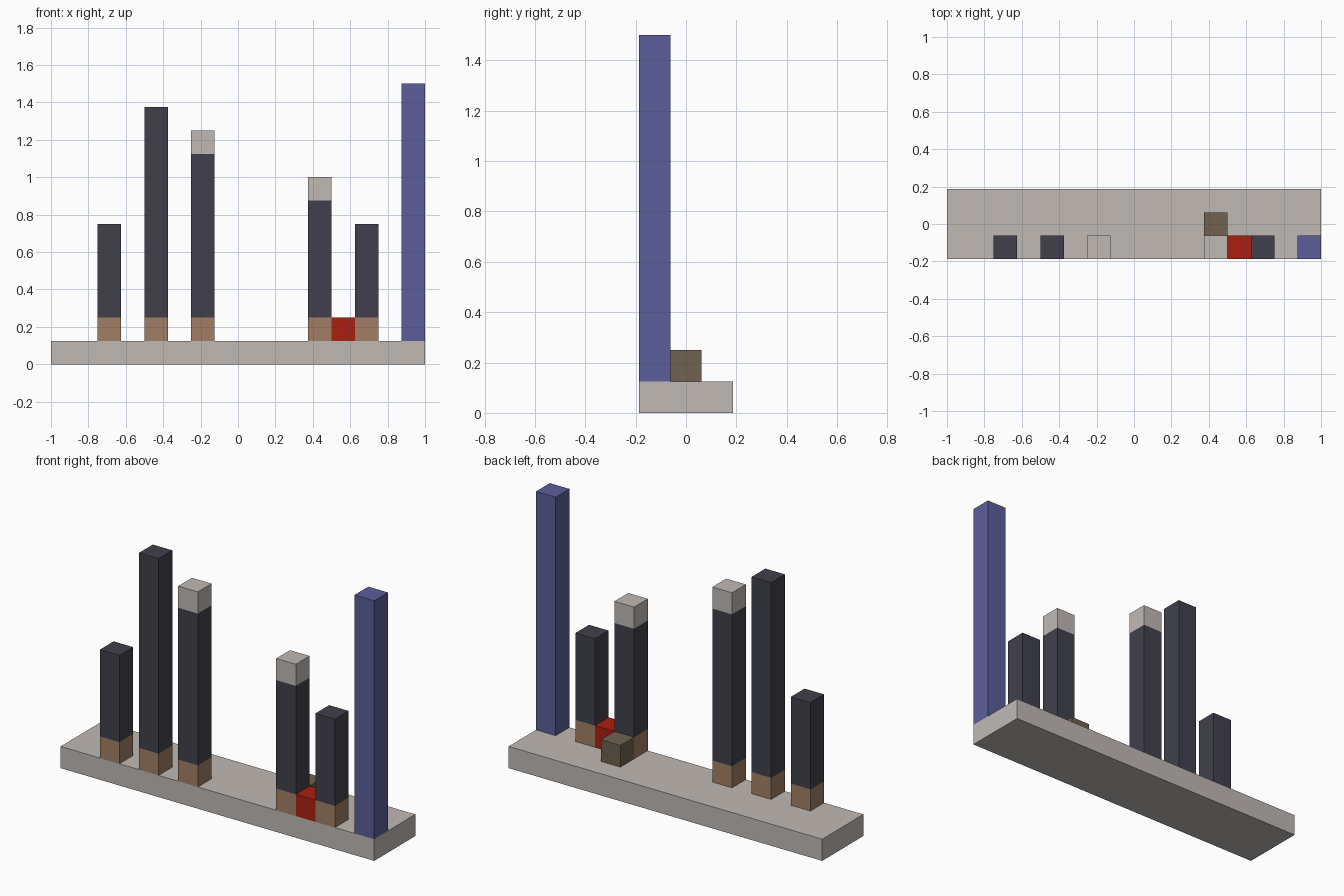
import bpy

cube = bpy.data.objects.get("Cube")
if cube:
    bpy.data.objects.remove(cube, do_unlink=True)

U = 0.125  # edge length of one block


def linear(c):
    c /= 255
    return c / 12.92 if c <= 0.04045 else ((c + 0.055) / 1.055) ** 2.4


def material(name, *rgb):
    mat = bpy.data.materials.new(name)
    colour = (*[linear(c) for c in rgb], 1)
    mat.diffuse_color = colour
    mat.use_nodes = True
    shader = next(n for n in mat.node_tree.nodes if n.type == "BSDF_PRINCIPLED")
    shader.inputs["Base Color"].default_value = colour
    return mat


stone = material("pale stone", 192, 186, 181)
dark = material("dark slate", 65, 64, 76)
tan = material("tan", 162, 127, 101)
red = material("red", 170, 32, 16)
blue = material("blue", 92, 94, 155)
brown = material("grey brown", 112, 98, 80)


def block(name, mat, column, row, bottom, top, width=1, depth=1):
    """Box placed by its block column, row and height levels."""
    bpy.ops.mesh.primitive_cube_add(size=1, location=(
        (column + width / 2 - 8) * U,
        (row + depth / 2 - 1.5) * U,
        (bottom + top) / 2 * U))
    obj = bpy.context.object
    obj.name = name
    obj.scale = (width * U, depth * U, (top - bottom) * U)
    bpy.ops.object.transform_apply(location=False, rotation=False, scale=True)
    obj.data.materials.append(mat)


# Base slab
block("base_slab", stone, 0, 0, 0, 1, width=16, depth=3)

# Posts with tan feet, dark shafts and optional pale caps
posts = [("outer_right", 2, 6, False), ("tall", 4, 11, False),
         ("inner_right", 6, 9, True), ("inner_left", 11, 7, True),
         ("outer_left", 13, 6, False)]
for name, column, top, capped in posts:
    block(name + "_post_foot", tan, column, 0, 1, 2)
    block(name + "_post_shaft", dark, column, 0, 2, top)
    if capped:
        block(name + "_post_cap", stone, column, 0, top, top + 1)

# Corner pillar and the two small blocks
block("corner_pillar", blue, 15, 0, 1, 12)
block("red_block", red, 12, 0, 1, 2)
block("rear_block", brown, 11, 1, 1, 2)
